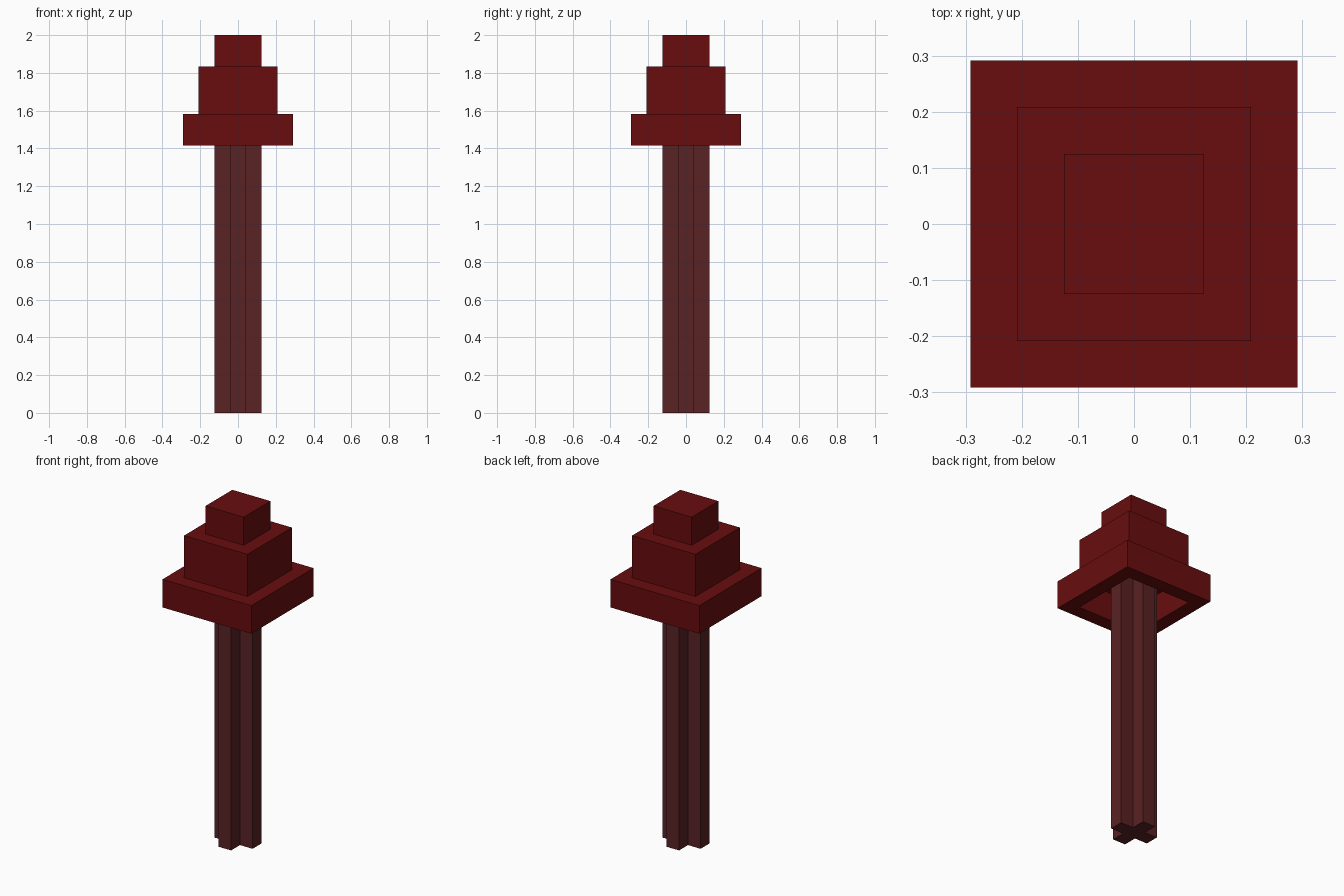
import bpy
import bmesh

U = 2 / 24  # one block; the model is 24 blocks tall

cube = bpy.data.objects.get("Cube")
if cube:
    bpy.data.objects.remove(cube, do_unlink=True)


def make_material(name, rgb):
    mat = bpy.data.materials.new(name)
    mat.use_nodes = True
    color = (*rgb, 1)
    mat.diffuse_color = color
    bsdf = next(n for n in mat.node_tree.nodes if n.type == "BSDF_PRINCIPLED")
    bsdf.inputs["Base Color"].default_value = color
    return mat


def loft(name, sections, mat):
    """Join matching outlines, given in blocks as (points, height), into a closed solid."""
    bm = bmesh.new()
    rings = [[bm.verts.new((x * U, y * U, z * U)) for x, y in pts]
             for pts, z in sections]
    for low, high in zip(rings, rings[1:]):
        n = len(low)
        for i in range(n):
            j = (i + 1) % n
            bm.faces.new((low[i], low[j], high[j], high[i]))
    bm.faces.new(rings[0])
    bm.faces.new(rings[-1])
    bmesh.ops.recalc_face_normals(bm, faces=bm.faces)
    mesh = bpy.data.meshes.new(name)
    bm.to_mesh(mesh)
    bm.free()
    mesh.materials.append(mat)
    obj = bpy.data.objects.new(name, mesh)
    bpy.context.collection.objects.link(obj)
    return obj


def square(width):
    h = width / 2
    return [(-h, -h), (h, -h), (h, h), (-h, h)]


def cross(width, arm):
    # One corner of the cross, turned through four quarters
    h, a = width / 2, arm / 2
    pts = []
    corner = [(h, -a), (h, a), (a, a)]
    for _ in range(4):
        pts += corner
        corner = [(-y, x) for x, y in corner]
    return pts


red = make_material("deep red", (0.140, 0.004, 0.0045))
brown = make_material("reddish brown", (0.100, 0.016, 0.017))

# Cross-shaped trunk, reaching up to the ceiling of the hollow brim
trunk = cross(3, 1)
loft("trunk", [(trunk, 0), (trunk, 19)], brown)

# Stepped crown: hollow brim, middle tier and top tier
crown_steps = [(5, 19), (5, 17), (7, 17), (7, 19),
               (5, 19), (5, 22), (3, 22), (3, 24)]
loft("crown", [(square(w), z) for w, z in crown_steps], red)
